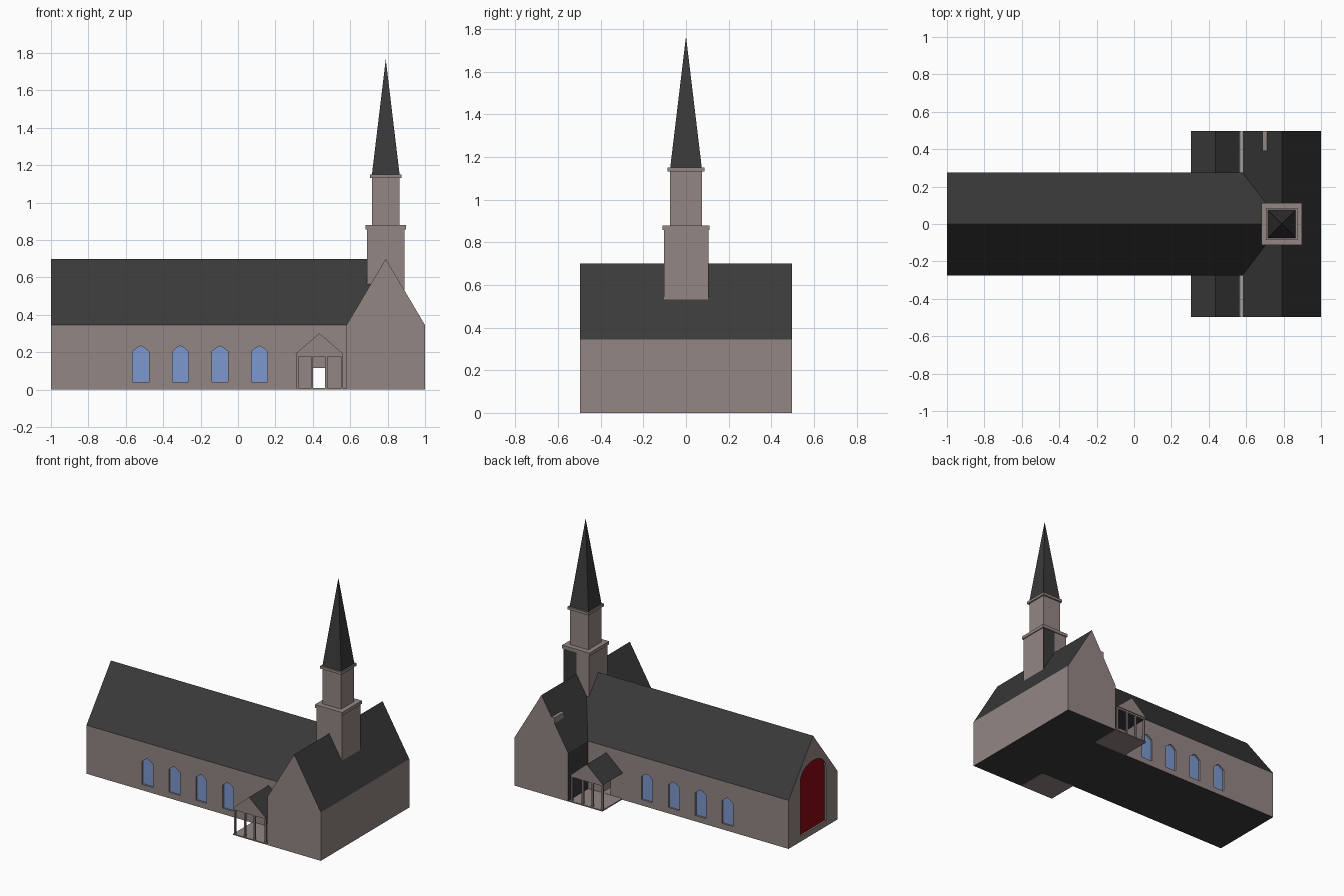
import bpy, math
from mathutils import Vector

if "Cube" in bpy.data.objects:
    bpy.data.objects.remove(bpy.data.objects["Cube"])


def material(name, rgb):
    m = bpy.data.materials.new(name)
    m.diffuse_color = (*rgb, 1)
    m.use_nodes = True
    m.node_tree.nodes["Principled BSDF"].inputs["Base Color"].default_value = m.diffuse_color
    return m


WALL = material("stone", (0.29, 0.24, 0.23))
ROOF = material("slate", (0.042, 0.042, 0.042))
GLASS = material("blue_glass", (0.20, 0.31, 0.62))
RED = material("red_paint", (0.25, 0.003, 0.006))


def prism(name, profile, axis, a, b, mats=(WALL,)):
    """Extrude a 2D outline (u, z) along x or y from a to b."""
    def place(u, z, t):
        return (t, u, z) if axis == 'x' else (u, t, z)
    n = len(profile)
    verts = [place(u, z, t) for t in (a, b) for u, z in profile]
    faces = [tuple(range(n))[::-1], tuple(range(n, 2 * n))]
    faces += [(i, (i + 1) % n, n + (i + 1) % n, n + i) for i in range(n)]
    me = bpy.data.meshes.new(name)
    me.from_pydata(verts, [], faces)
    ob = bpy.data.objects.new(name, me)
    bpy.context.collection.objects.link(ob)
    for m in mats:
        me.materials.append(m)
    bpy.context.view_layer.objects.active = ob
    ob.select_set(True)
    bpy.ops.object.mode_set(mode='EDIT')
    bpy.ops.mesh.select_all(action='SELECT')
    bpy.ops.mesh.normals_make_consistent(inside=False)
    bpy.ops.object.mode_set(mode='OBJECT')
    ob.select_set(False)
    if len(mats) > 1:  # sloping and underside faces are slate
        for p in me.polygons:
            p.material_index = int(abs(p.normal.z) > 0.2)
    return ob


def rect(u0, u1, z0, z1):
    return [(u0, z0), (u1, z0), (u1, z1), (u0, z1)]


def box(name, x0, x1, y0, y1, z0, z1, mat=WALL):
    return prism(name, rect(x0, x1, z0, z1), 'y', y0, y1, (mat,))


def house(c, w, z0, eave, ridge):
    return [(c - w, z0), (c + w, z0), (c + w, eave), (c, ridge), (c - w, eave)]


def carve(target, cutter):
    mod = target.modifiers.new("opening", 'BOOLEAN')
    mod.operation = 'DIFFERENCE'
    mod.solver = 'EXACT'
    mod.object = cutter
    bpy.context.view_layer.objects.active = target
    bpy.ops.object.modifier_apply(modifier=mod.name)
    bpy.data.objects.remove(cutter)


# nave and transept
nave = prism("nave", house(0, 0.275, 0, 0.345, 0.70), 'x', -1, 0.79, (WALL, ROOF))
transept = prism("transept", house(0.79, 0.21, 0, 0.345, 0.70), 'y', -0.497, 0.497,
                 (WALL, ROOF))
for p in transept.data.polygons:
    if p.normal.x < -0.9:
        p.material_index = 1

# recessed windows on both long walls
for side, s in (("front", -1), ("back", 1)):
    for i in range(4):
        c = -0.52 + i * 0.2117
        outline = [(c - 0.043, 0.042), (c + 0.043, 0.042), (c + 0.043, 0.205),
                   (c + 0.018, 0.225), (c, 0.234), (c - 0.018, 0.225), (c - 0.043, 0.205)]
        carve(nave, prism("cutter", outline, 'y', s * 0.262, s * 0.3))
        prism(f"{side}_window_{i + 1}", outline, 'y', s * 0.258, s * 0.263, (GLASS,))
    # doorway recess behind each porch
    carve(nave, prism("cutter", rect(0.40, 0.468, 0.01, 0.18), 'y', s * 0.26, s * 0.3))
# passage between the side doorways
carve(nave, prism("cutter", rect(0.402, 0.466, 0.01, 0.115), 'y', -0.4, 0.4))

# arched red double door on the end wall
R = 0.143
arch = [(R, 0.04)]
for k in range(13):
    t = math.pi * k / 12
    arch.append((R * math.cos(t), 0.425 + 0.10 * math.sin(t)))
arch.append((-R, 0.04))
carve(nave, prism("cutter", arch, 'x', -1.1, -0.985))
for name, s in (("left_door_leaf", 1), ("right_door_leaf", -1)):
    half = [(u, z) for u, z in arch if u * s > 0.01]
    half += [(0.002 * s, 0.525), (0.002 * s, 0.04)] if s > 0 else []
    if s < 0:
        half = [(-0.002, 0.04), (-0.002, 0.525)] + half
    prism(name, half, 'x', -0.988, -0.98, (RED,))

# side porches
for side, s in (("front", -1), ("back", 1)):
    prism(f"{side}_porch_roof", [(0.305, 0.19), (0.565, 0.19), (0.435, 0.302)],
          'y', s * 0.27, s * 0.497, (WALL, ROOF))
    box(f"{side}_porch_floor", 0.31, 0.575, s * 0.27, s * 0.497, 0, 0.008)
    box(f"{side}_porch_beam", 0.312, 0.562, s * 0.478, s * 0.492, 0.178, 0.192)
    for i, x in enumerate((0.318, 0.396, 0.472, 0.556)):
        box(f"{side}_porch_post_{i + 1}", x - 0.006, x + 0.006,
            s * 0.478, s * 0.49, 0.005, 0.185)

# stepped tower
for name, r, ry, z0, z1 in (("tower_base", 0.10, 0.104, 0.53, 0.86),
                            ("tower_lower_cornice", 0.107, 0.111, 0.857, 0.88),
                            ("tower_belfry", 0.073, 0.074, 0.88, 1.135),
                            ("tower_upper_cornice", 0.083, 0.086, 1.132, 1.15)):
    box(name, 0.79 - r, 0.79 + r, -ry, ry, z0, z1)
box("tower_dark_panel", 0.79, 0.89, 0.103, 0.105, 0.53, 0.857, ROOF)

# spire
bpy.ops.mesh.primitive_cone_add(vertices=4, radius1=0.074 * math.sqrt(2), radius2=0,
                                depth=0.617, location=(0.79, 0, 1.15 + 0.3085),
                                rotation=(0, 0, math.pi / 4))
spire = bpy.context.object
spire.name = "spire"
spire.data.materials.append(ROOF)

# small stone ridge stub on the transept roof
box("roof_stub", 0.687, 0.71, 0.39, 0.497, 0.50, 0.566)
